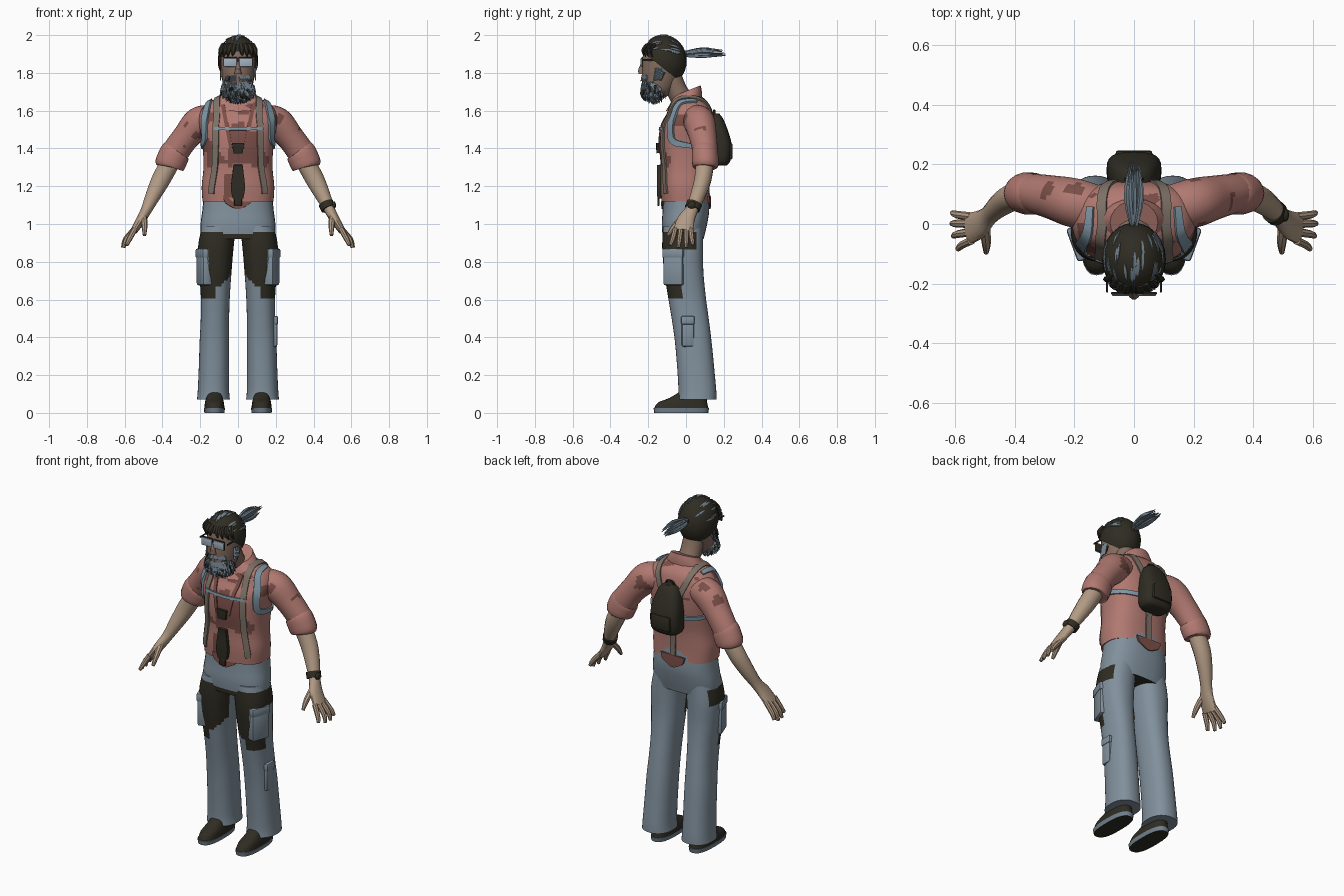
import bpy, bmesh, random
from math import sin, cos, pi, radians, copysign
from mathutils import Vector, Matrix, noise
from mathutils.bvhtree import BVHTree

random.seed(4)
if "Cube" in bpy.data.objects:
    bpy.data.objects.remove(bpy.data.objects["Cube"])


def material(name, *rgb):
    m = bpy.data.materials.new(name)
    m.use_nodes = True
    col = [(v / 255) ** 2.2 for v in rgb] + [1]
    m.diffuse_color = col
    m.node_tree.nodes["Principled BSDF"].inputs["Base Color"].default_value = col
    return m


SHIRT = material("shirt pink", 175, 120, 112)
SHADE = material("shirt dark patch", 122, 79, 73)
DENIM = material("grey blue denim", 128, 143, 155)
DARK = material("charcoal", 50, 48, 39)
SKIN = material("skin", 176, 153, 131)
FACE = material("weathered skin", 132, 109, 96)
BROWN = material("suspender brown", 124, 113, 103)
BLUE = material("pale blue strap", 126, 149, 164)
HAIR = material("grey hair", 112, 127, 139)
LENS = material("lens", 160, 174, 188)


def finish(bm, name, mats, rule=None, angle=40):
    bmesh.ops.recalc_face_normals(bm, faces=bm.faces)
    if rule:
        for f in bm.faces:
            f.material_index = int(rule(f.calc_center_median()))
    surface = BVHTree.FromBMesh(bm)
    me = bpy.data.meshes.new(name)
    bm.to_mesh(me)
    bm.free()
    for m in mats:
        me.materials.append(m)
    me.shade_smooth()
    me.set_sharp_from_angle(angle=radians(angle))
    bpy.context.collection.objects.link(bpy.data.objects.new(name, me))
    return surface


def spline(keys, steps):
    """Smooth curve through tuples of any length."""
    k = [Vector(p) for p in keys]
    out = []
    for i in range(len(k) - 1):
        p, a, b, q = k[max(i - 1, 0)], k[i], k[i + 1], k[min(i + 2, len(k) - 1)]
        for j in range(steps):
            t = j / steps
            out.append(a + ((b - p) * t + (p * 2 - a * 5 + b * 4 - q) * t * t
                            + (a * 3 - p - b * 3 + q) * t ** 3) / 2)
    return out + [k[-1]]


def sweep(name, paths, mats, rule=None, sides=16, steps=3, axis=None, power=2, ref=(0, 1, 0)):
    """Skin rounded sections (x, y, z, half width, half depth) along each path."""
    bm = bmesh.new()
    for keys in paths:
        rows = spline(keys, steps)
        pts = [Vector(r[:3]) for r in rows]
        rings = []
        for i, r in enumerate(rows):
            t = Vector(axis) if axis else (pts[min(i + 1, len(pts) - 1)] - pts[max(i - 1, 0)]).normalized()
            b = Vector(ref)
            b = (b - t * b.dot(t)).normalized()
            a = b.cross(t)
            ring = []
            for n in range(sides):
                c, s = [copysign(abs(f(2 * pi * n / sides)) ** (2 / power), f(2 * pi * n / sides))
                        for f in (cos, sin)]
                ring.append(bm.verts.new(pts[i] + a * c * r[3] + b * s * r[4]))
            rings.append(ring)
        for lo, hi in zip(rings, rings[1:]):
            for n in range(sides):
                m = (n + 1) % sides
                bm.faces.new((lo[n], lo[m], hi[m], hi[n]))
        bm.faces.new(rings[0])
        bm.faces.new(rings[-1])
    return finish(bm, name, mats, rule)


def strap(name, surface, keys, mat, lift=.007, steps=6):
    """Flat band hugging a surface through (x, y, z, half width)."""
    bm = bmesh.new()
    rows = spline(keys, steps)
    hits = [surface.find_nearest(Vector(r[:3]))[:2] for r in rows]
    rings = []
    for i, (p, n) in enumerate(hits):
        along = hits[min(i + 1, len(hits) - 1)][0] - hits[max(i - 1, 0)][0]
        side = along.cross(n).normalized() * rows[i][3]
        rings.append([bm.verts.new(p + side * s + n * h)
                      for s, h in ((-1, -.004), (1, -.004), (1, lift), (-1, lift))])
    for lo, hi in zip(rings, rings[1:]):
        for n in range(4):
            bm.faces.new((lo[n], lo[n - 1], hi[n - 1], hi[n]))
    bm.faces.new(rings[0])
    bm.faces.new(rings[-1])
    finish(bm, name, [mat])


def box(name, loc, size, mat, bevel=.01, turn=0):
    bm = bmesh.new()
    bmesh.ops.create_cube(bm, size=1, matrix=Matrix.Diagonal((*size, 1)))
    bmesh.ops.bevel(bm, geom=bm.edges[:], offset=bevel, segments=2, affect='EDGES', profile=.5)
    bm.transform(Matrix.Translation(loc) @ Matrix.Rotation(turn, 4, 'Z'))
    finish(bm, name, [mat])


def ball(name, loc, size, mat, cut=None):
    bm = bmesh.new()
    bmesh.ops.create_uvsphere(bm, u_segments=24, v_segments=16, radius=1)
    bm.transform(Matrix.Translation(loc) @ Matrix.Diagonal((*size, 1)))
    if cut:
        bmesh.ops.bisect_plane(bm, geom=bm.verts[:] + bm.edges[:] + bm.faces[:],
                               plane_co=cut[0], plane_no=cut[1], clear_inner=True)
    return finish(bm, name, [mat])


def patches(c):
    beside_tie = abs(c.x + .05) < .03 and 1.14 < c.z < 1.27 and c.y < 0
    under_knot = abs(c.x) < .06 and 1.31 < c.z < 1.4 and c.y < 0
    blotch = noise.noise(c * 10) > .2 and (c.z > 1.5 or c.z > 1.3 and c.y < .03)
    return beside_tie or under_knot or blotch


UP = (0, 0, 1)
# Shirt, collar and hips
torso = sweep("shirt_body", [[(0, -.005, 1.12, .188, .125), (0, -.008, 1.2, .192, .126),
              (0, -.005, 1.3, .183, .128), (0, 0, 1.42, .188, .142), (0, .008, 1.52, .205, .138),
              (0, .02, 1.58, .205, .12), (0, .02, 1.63, .175, .105), (0, .012, 1.665, .115, .083),
              (0, 0, 1.685, .07, .06)]], [SHIRT, SHADE], patches, 60, 6, UP, 2.5)
tilted = Vector((0, -.4, 1)).normalized()
sweep("collar", [[(0, -.012, 1.635, .125, .105), (0, 0, 1.67, .105, .09), (0, .005, 1.705, .08, .078)]],
      [SHIRT], sides=20, axis=tilted)
hips = sweep("trouser_hips", [[(0, 0, 1.19, .178, .118), (0, 0, 1.08, .188, .123),
             (0, -.008, 1, .198, .12), (0, -.015, .92, .198, .108)]], [DENIM, DARK],
             lambda c: c.z < .95 and c.y < .05, 32, 5, UP, 2.4)
for y, word in ((-.13, "front"), (.13, "back")):
    strap(word + "_shirt_tail", hips, [(0, y, 1.15, .08), (0, y, 1.11, .065), (0, y, 1.08, .012)], SHADE)


# Trouser legs, pockets and shoes
def leg_patch(c):
    x = abs(c.x)
    band = .87 < c.z < .96 and c.y < .05 and (x > .1 or c.y < -.03)
    thigh = c.y < -.035 and x < .15 and c.z > .67 + 1.2 * max(0, .09 - x)
    knee = .61 < c.z < .69 and x > .12 and c.y < -.02
    return band or thigh and c.z < .96 or knee


for s, side in ((1, "left_"), (-1, "right_")):
    sweep(side + "trouser_leg", [[(s * .1, -.015, .99, .09, .105), (s * .117, -.018, .88, .094, .108),
          (s * .12, -.012, .75, .086, .104), (s * .12, .004, .62, .077, .1),
          (s * .122, .022, .5, .075, .098), (s * .125, .038, .38, .078, .097),
          (s * .128, .052, .23, .08, .098), (s * .13, .06, .12, .083, .1),
          (s * .13, .06, .07, .087, .102)]], [DENIM, DARK], leg_patch, 36, 8, UP, 2.3)
    box(side + "thigh_pocket", (s * .178, -.062, .765), (.055, .11, .18), DENIM, .012, s * -.35)
    box(side + "thigh_pocket_flap", (s * .179, -.062, .845), (.062, .118, .05), DENIM, .01, s * -.35)
    sweep(side + "shoe_sole", [[(s * .125, -.025, 0, .053, .143), (s * .125, -.025, .025, .056, .147)]],
          [HAIR, DARK], lambda c: c.z < .005, 24, 1, UP, 2.6)
    sweep(side + "shoe_upper", [[(s * .125, -.025, .023, .054, .144), (s * .125, -.018, .055, .05, .13),
          (s * .125, .012, .08, .045, .098), (s * .125, .045, .12, .042, .065)]],
          [DARK], None, 24, 3, UP, 2.6)

    # Sleeves, arms and hands
    sweep(side + "sleeve", [[(s * .13, .05, 1.555, .075, .08), (s * .205, .072, 1.535, .085, .082),
          (s * .275, .09, 1.46, .073, .073), (s * .33, .102, 1.385, .072, .066),
          (s * .355, .105, 1.34, .068, .063)]], [SHIRT, SHADE], patches, 28, 7)
    sweep(side + "rolled_cuff", [[(s * .325, .1, 1.39, .07, .064), (s * .333, .1, 1.377, .08, .07),
          (s * .361, .103, 1.315, .08, .07), (s * .366, .103, 1.3, .068, .06)]], [SHIRT], sides=18)
    sweep(side + "forearm_and_palm", [[(s * .35, .1, 1.34, .05, .05), (s * .405, .09, 1.24, .05, .046),
          (s * .45, .062, 1.15, .04, .04), (s * .485, .03, 1.075, .029, .034),
          (s * .515, 0, 1.02, .025, .047), (s * .552, -.015, .962, .019, .053)]], [SKIN], sides=14)
    fingers = [[(s * .545, y, .975, .015, .014), (s * (.585 + reach), y * 1.25, .92, .014, .013),
                (s * (.6 + reach), y * 1.5, .875 + drop, .009, .009)]
               for y, reach, drop in ((-.056, -.01, .012), (-.027, .005, 0), (.001, .01, 0), (.025, .008, .015))]
    fingers.append([(s * .5, -.01, 1.04, .018, .018), (s * .495, -.06, .99, .016, .016),
                    (s * .495, -.095, .94, .009, .009)])
    sweep(side + "fingers", fingers, [SKIN], sides=8)

    # Suspenders, pack straps and shirt placket
    strap(side + "suspender", torso, [(s * .15, -.12, 1.16, .017), (s * .135, -.16, 1.4, .017),
          (s * .115, -.1, 1.6, .017), (s * .12, 0, 1.7, .017), (s * .09, .13, 1.6, .017),
          (s * .035, .17, 1.46, .017), (s * .005, .16, 1.32, .017), (0, .14, 1.13, .017)], BROWN)
    strap(side + "pack_strap", torso, [(s * .15, .06, 1.66, .012), (s * .165, -.04, 1.65, .017),
          (s * .2, -.1, 1.54, .02), (s * .21, -.09, 1.44, .018),
          (s * .2, .04, 1.41, .012), (s * .09, .16, 1.39, .012)], BLUE, .01)
    strap(side + "placket", torso, [(s * .085, -.1, 1.64, .01), (s * .06, -.15, 1.52, .01),
          (s * .04, -.17, 1.4, .008)], SHADE, .006)

    # Eyewear
    box(side + "lens", (s * .04, -.236, 1.855), (.068, .01, .045), LENS, .003)
    box(side + "lens_frame", (s * .04, -.232, 1.858), (.073, .008, .05), DARK, .003)
    box(side + "temple_bar", (s * .09, -.18, 1.868), (.006, .1, .009), DARK, .002)

box("lower_leg_pocket", (.196, .01, .43), (.025, .065, .16), DENIM)
box("lower_leg_pocket_flap", (.199, .01, .49), (.027, .072, .045), DENIM, .008)
strap("chest_strap", torso, [(-.14, -.15, 1.51, .008), (0, -.2, 1.515, .008), (.14, -.15, 1.51, .008)], BLUE, .01)
strap("necktie_knot", torso, [(0, -.2, 1.43, .032), (0, -.2, 1.37, .024)], DARK, .016)
strap("necktie", torso, [(0, -.2, 1.31, .024), (0, -.2, 1.2, .037), (0, -.2, 1.14, .03),
      (0, -.2, 1.13, .022)], DARK, .02)
box("necktie_tip", (0, -.146, 1.125), (.04, .01, .06), DARK, .004)

# Wristwatch
sweep("watch_band", [[(.465, .045, 1.11, .04, .042), (.479, .033, 1.08, .039, .041)]], [DARK], steps=1)
ball("watch_dial", (.507, .03, 1.1), (.012, .022, .02), DARK)

# Backpack
sweep("backpack", [[(0, .17, 1.31, .07, .045), (0, .175, 1.335, .09, .06), (0, .178, 1.42, .091, .064),
      (0, .165, 1.5, .08, .055), (0, .15, 1.56, .058, .045), (0, .145, 1.585, .028, .03)]],
      [DARK], None, 24, 3, UP, 3)
box("backpack_pocket", (0, .232, 1.385), (.125, .03, .09), DARK, .012)
sweep("backpack_handle", [[(-.03, .15, 1.565, .006, .006), (-.02, .15, 1.598, .006, .006),
      (.02, .15, 1.598, .006, .006), (.03, .15, 1.565, .006, .006)]], [DARK], sides=8)

# Neck and head
sweep("neck", [[(0, .005, 1.62, .07, .065), (0, -.045, 1.7, .06, .055), (0, -.09, 1.8, .062, .06)]], [FACE])
sweep("head", [[(0, -.16, 1.67, .04, .05), (0, -.15, 1.7, .068, .078), (0, -.135, 1.77, .085, .098),
      (0, -.125, 1.85, .093, .107), (0, -.12, 1.93, .088, .1), (0, -.118, 1.975, .05, .06)]],
      [FACE], None, 24, 3, UP)
sweep("nose", [[(0, -.222, 1.865, .01, .01), (0, -.235, 1.82, .014, .018), (0, -.234, 1.795, .02, .018)]],
      [FACE], sides=10, axis=UP)

# Hair with grey streaks and a tied tail
hair = ball("hair", (0, -.118, 1.865), (.107, .122, .135), DARK,
            ((0, -.22, 1.905), Vector((0, .8, 1)).normalized()))
for i in range(26):
    a, start = random.uniform(-1.5, 1.5), random.uniform(-.9, .5)
    keys = []
    for j in range(4):
        u = start + .18 * j
        keys.append((.107 * sin(a) * cos(u), -.118 + .122 * sin(u), 1.88 + .13 * cos(a) * cos(u),
                     .0045 if 0 < j < 3 else .001))
    strap("hair_streak", hair, keys, HAIR, .004, 2)
bangs = []
for x in (-.09, -.07, -.05, -.025, .02, .045, .07, .09):
    y = -.118 - .115 * (1 - (x / .115) ** 2) ** .5
    bangs.append([(x * .8, y + .025, 1.95, .016, .01), (x, y + .002, 1.92, .014, .008),
                  (x * 1.08, y + .012, 1.885, .003, .002)])
sweep("fringe", bangs, [DARK], sides=6)
tail = []
for i in range(22):
    x, z = random.uniform(-1, 1), random.uniform(-1, 1)
    tail.append([(x * .008, -.01, 1.9 + z * .01, .006, .006), (x * .028, .09, 1.907 + z * .022, .009, .007),
                 (x * .02, random.uniform(.16, .21), 1.905 + z * .016, .002, .002)])
sweep("ponytail", tail, [HAIR], sides=5, ref=UP)
ball("hair_tie", (0, 0, 1.9), (.017, .012, .017), DARK)

# Shaggy beard and moustache
ball("beard_core", (0, -.17, 1.718), (.085, .066, .066), HAIR)
locks = []
for i in range(340):
    d = Vector((random.gauss(0, 1), random.gauss(-.4, .8), random.gauss(-.1, .8))).normalized()
    if d.z > .8:
        continue
    p = Vector((d.x * .082, -.17 + d.y * .062, 1.718 + d.z * .063))
    q = p + Vector((d.x * .013, d.y * .011, -.022))
    locks.append([(*p, .009, .009), (*q, .001, .001)])
for s in (-1, 1):
    for i in range(9):
        x = s * (.008 + .006 * i)
        locks.append([(x, -.228 + .0025 * i, 1.785, .008, .008), (x * 1.3, -.24 + .004 * i, 1.755, .001, .001)])
        y = -.155 + .005 * i
        locks.append([(s * .088, y, 1.825 - .01 * (i % 3), .009, .009), (s * .093, y - .015, 1.76, .002, .002)])
sweep("beard_locks", locks, [HAIR, DARK], lambda c: noise.noise(c * 60) > .2, sides=4, steps=1, ref=(.3, 1, .2))
